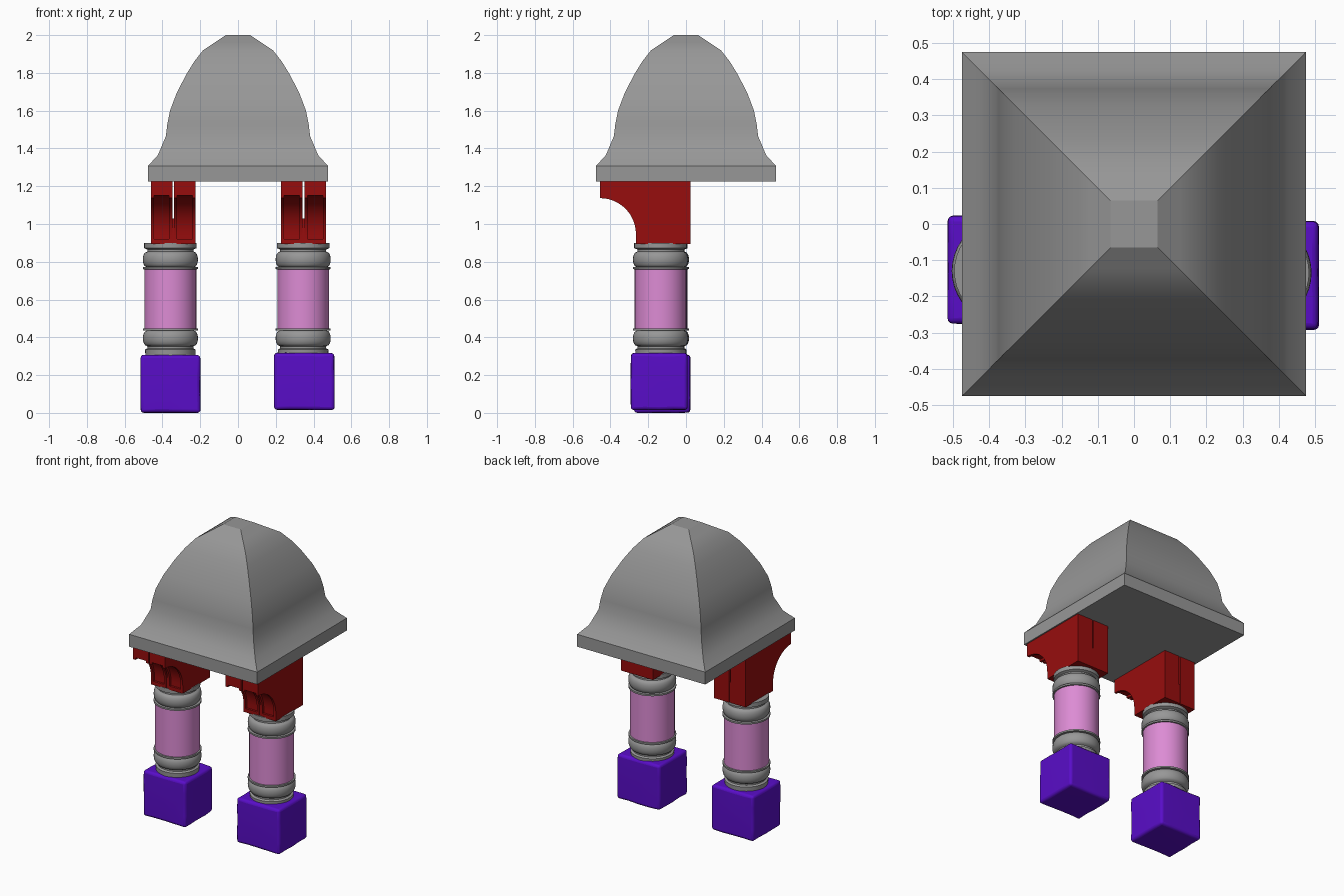
import bpy, bmesh, math, random
from mathutils import Vector

random.seed(4)
cube = bpy.data.objects.get("Cube")
if cube:
    bpy.data.objects.remove(cube, do_unlink=True)


def material(name, color):
    m = bpy.data.materials.new(name)
    m.use_nodes = True
    m.diffuse_color = (*color, 1)
    m.node_tree.nodes["Principled BSDF"].inputs["Base Color"].default_value = (*color, 1)
    return m


GREY = material("stone grey", (0.31, 0.31, 0.31))
PINK = material("pink shaft", (0.72, 0.26, 0.66))
PURPLE = material("purple block", (0.1, 0.004, 0.58))
RED = material("bracket red", (0.31, 0.004, 0.004))


def finish(name, bm, mats, smooth=True):
    bmesh.ops.remove_doubles(bm, verts=bm.verts, dist=0.0003)
    bmesh.ops.recalc_face_normals(bm, faces=bm.faces)
    mesh = bpy.data.meshes.new(name)
    bm.to_mesh(mesh)
    bm.free()
    for m in mats:
        mesh.materials.append(m)
    ob = bpy.data.objects.new(name, mesh)
    bpy.context.collection.objects.link(ob)
    if smooth:
        bpy.ops.object.select_all(action='DESELECT')
        ob.select_set(True)
        bpy.context.view_layer.objects.active = ob
        bpy.ops.object.shade_smooth_by_angle(angle=math.radians(32))
    return ob


def loft(bm, profile, sides, center, turn=0.0):
    """Stack regular rings of (radius, z) and cap both ends."""
    rings = []
    for r, z in profile:
        rings.append([bm.verts.new((center[0] + r * math.cos(turn + math.tau * i / sides),
                                    center[1] + r * math.sin(turn + math.tau * i / sides), z))
                      for i in range(sides)])
    for a, b in zip(rings, rings[1:]):
        for i in range(sides):
            j = (i + 1) % sides
            bm.faces.new((a[i], a[j], b[j], b[i]))
    bm.faces.new(rings[0][::-1])
    bm.faces.new(rings[-1])


def extrude_x(bm, outline, x0, x1):
    """Extrude a (y, z) outline between two x positions."""
    a = [bm.verts.new((x0, y, z)) for y, z in outline]
    b = [bm.verts.new((x1, y, z)) for y, z in outline]
    bm.faces.new(a)
    bm.faces.new(b[::-1])
    for i in range(len(a)):
        j = (i + 1) % len(a)
        bm.faces.new((a[i], b[i], b[j], a[j]))


# Square bell-shaped roof with a flat plate edge
half_sizes = [(0.476, 1.225), (0.476, 1.308), (0.424, 1.365), (0.382, 1.465), (0.374, 1.53),
              (0.36, 1.6), (0.326, 1.69), (0.275, 1.79), (0.232, 1.86), (0.185, 1.92),
              (0.125, 1.96), (0.065, 2.0)]
bm = bmesh.new()
loft(bm, [(h * math.sqrt(2), z) for h, z in half_sizes], 4, (0, 0), math.pi / 4)
finish("roof", bm, [GREY])


# Column: shaft between mirrored base and capital mouldings
def column(name, x, y):
    base = [(0.132, 0.3), (0.134, 0.335), (0.122, 0.342), (0.122, 0.352)]
    for i in range(9):
        t = math.pi * i / 8
        base.append((0.126 + 0.02 * math.sin(t), 0.395 - 0.04 * math.cos(t)))
    base += [(0.146, 0.435), (0.146, 0.446), (0.137, 0.447)]
    top = [(r, 1.207 - z) for r, z in base[::-1]]
    top[-2:] = [(0.139, top[-2][1]), (0.139, 0.9)]
    bm = bmesh.new()
    loft(bm, base + top, 40, (x, y))
    for f in bm.faces:
        z = f.calc_center_median().z
        f.material_index = 1 if 0.45 < z < 0.755 else 0
    finish(name, bm, [GREY, PINK])


column("right_column", -0.358, -0.13)
column("left_column", 0.345, -0.135)


# Bracket: two side-by-side corbels, each with a recessed curved panel
def corbel_outline(recess):
    arc = []
    for i in range(13):
        t = math.radians(90 * i / 12)
        r = 0.19 + recess
        arc.append((-0.455 + r * math.cos(t), 0.947 + r * math.sin(t)))
    return ([(0.025, 0.895), (-0.265, 0.895), (-0.265, 0.92), (-0.265 + recess, 0.92)]
            + arc + [(-0.455, 1.23), (0.025, 1.23)])


def bracket(name, x, half):
    bm = bmesh.new()
    rib = 0.016
    gap = 0.005
    for side in (-1, 1):
        cuts = [gap, gap + rib, half - rib, half]
        for k in range(3):
            outline = corbel_outline(0.014 if k == 1 else 0)
            # drop coincident points
            outline = [p for i, p in enumerate(outline)
                       if (Vector(p) - Vector(outline[i - 1])).length > 0.0005]
            extrude_x(bm, outline, x + side * cuts[k], x + side * cuts[k + 1])
    # filler closing the lower part of the slit
    extrude_x(bm, [(0.023, 0.897), (-0.26, 0.897), (-0.26, 1.03), (0.023, 1.03)],
              x - gap, x + gap)
    finish(name, bm, [RED])


bracket("right_bracket", -0.343, 0.118)
bracket("left_bracket", 0.347, 0.12)


# Roughly hewn, softened foot blocks
def block(name, center, size):
    bm = bmesh.new()
    bmesh.ops.create_cube(bm, size=1)
    bmesh.ops.subdivide_edges(bm, edges=bm.edges, cuts=3, use_grid_fill=True)
    for v in bm.verts:
        edge_count = sum(abs(c) > 0.49 for c in v.co)
        v.co = Vector([c * s for c, s in zip(v.co, size)])
        if edge_count > 1:
            v.co *= 1 - random.uniform(0, 0.025)
        v.co += Vector(center)
    ob = finish(name, bm, [PURPLE])
    bevel = ob.modifiers.new("soft edges", 'BEVEL')
    bevel.width = 0.016
    bevel.segments = 3
    bevel.limit_method = 'ANGLE'
    bevel.angle_limit = math.radians(50)


block("right_block", (-0.357, -0.126, 0.154), (0.318, 0.3, 0.308))
block("left_block", (0.351, -0.142, 0.167), (0.322, 0.302, 0.304))
